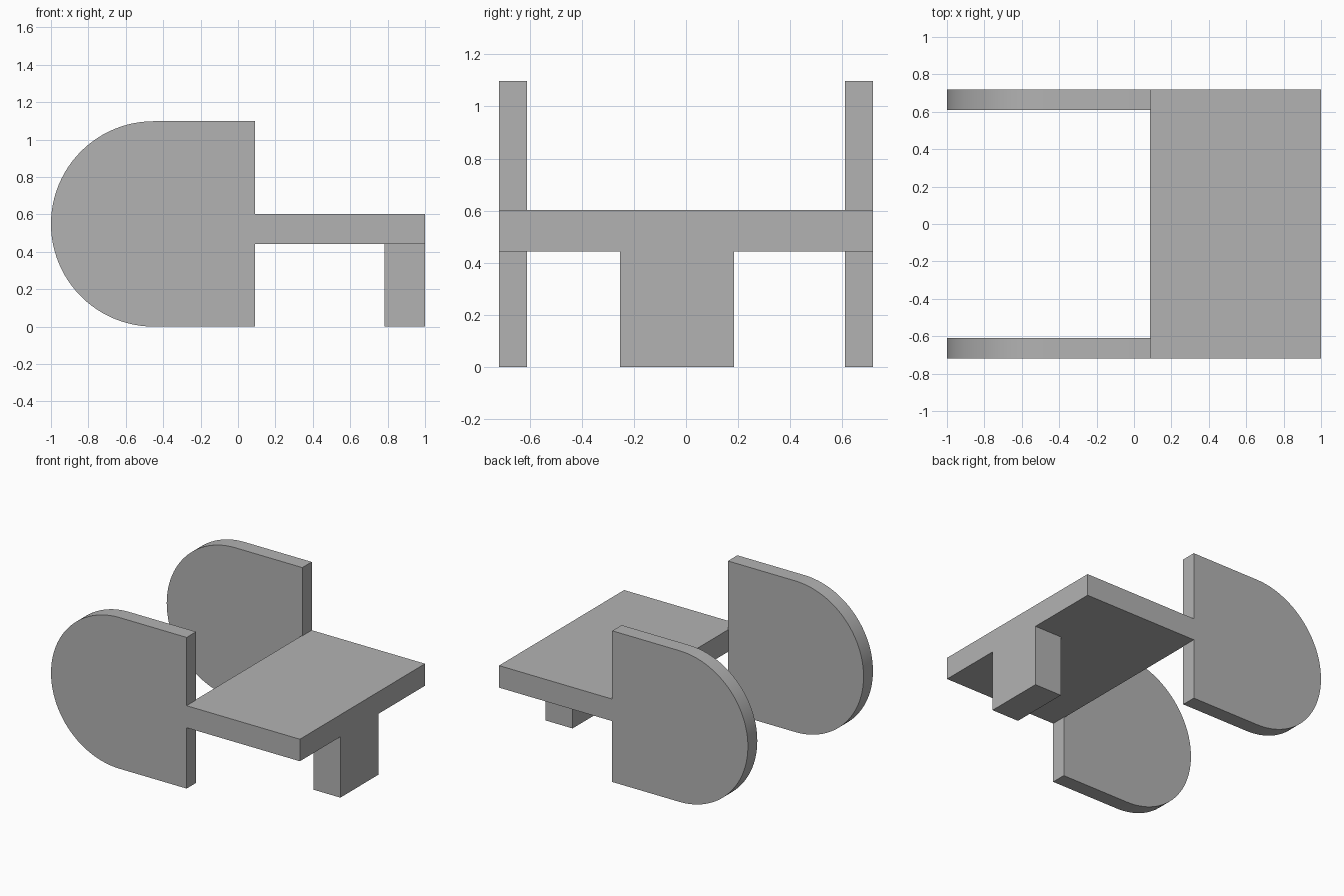
import bpy
import bmesh
import math

cube = bpy.data.objects.get("Cube")
if cube:
    bpy.data.objects.remove(cube, do_unlink=True)

# One plain grey for everything
grey = bpy.data.materials.new("plain grey")
grey.use_nodes = True
colour = (0.45, 0.45, 0.45, 1)
grey.diffuse_color = colour
grey.node_tree.nodes["Principled BSDF"].inputs["Base Color"].default_value = colour


def extrude_profile(name, profile, y0, y1):
    """Extrude an x-z outline from y0 to y1."""
    bm = bmesh.new()
    face = bm.faces.new([bm.verts.new((x, y0, z)) for x, z in profile])
    result = bmesh.ops.extrude_face_region(bm, geom=[face])
    moved = [v for v in result["geom"] if isinstance(v, bmesh.types.BMVert)]
    bmesh.ops.translate(bm, verts=moved, vec=(0, y1 - y0, 0))
    bmesh.ops.recalc_face_normals(bm, faces=bm.faces)
    mesh = bpy.data.meshes.new(name)
    bm.to_mesh(mesh)
    bm.free()
    mesh.materials.append(grey)
    obj = bpy.data.objects.new(name, mesh)
    bpy.context.collection.objects.link(obj)
    return obj


def box(name, x0, x1, y0, y1, z0, z1):
    return extrude_profile(name, [(x0, z0), (x1, z0), (x1, z1), (x0, z1)], y0, y1)


HALF_DEPTH = 0.718
PANEL = 0.108
RADIUS = 0.549
SEAT_START = 0.09
SEGMENTS = 48

# Side panels: straight at the seat, half round at the far end
outline = [(SEAT_START, 0), (SEAT_START, 2 * RADIUS)]
for i in range(SEGMENTS + 1):
    a = math.pi * (0.5 + i / SEGMENTS)
    outline.append((RADIUS - 1 + RADIUS * math.cos(a), RADIUS + RADIUS * math.sin(a)))

for name, side in (("front_panel", -1), ("back_panel", 1)):
    panel = extrude_profile(name, outline, side * HALF_DEPTH, side * (HALF_DEPTH - PANEL))
    bpy.ops.object.select_all(action="DESELECT")
    panel.select_set(True)
    bpy.context.view_layer.objects.active = panel
    bpy.ops.object.shade_smooth_by_angle(angle=math.radians(30))

# Seat slab joining the panels, and its single leg
box("seat", SEAT_START - 0.005, 1, -HALF_DEPTH, HALF_DEPTH, 0.442, 0.602)
box("leg", 0.782, 1, -0.253, 0.185, 0, 0.442)
